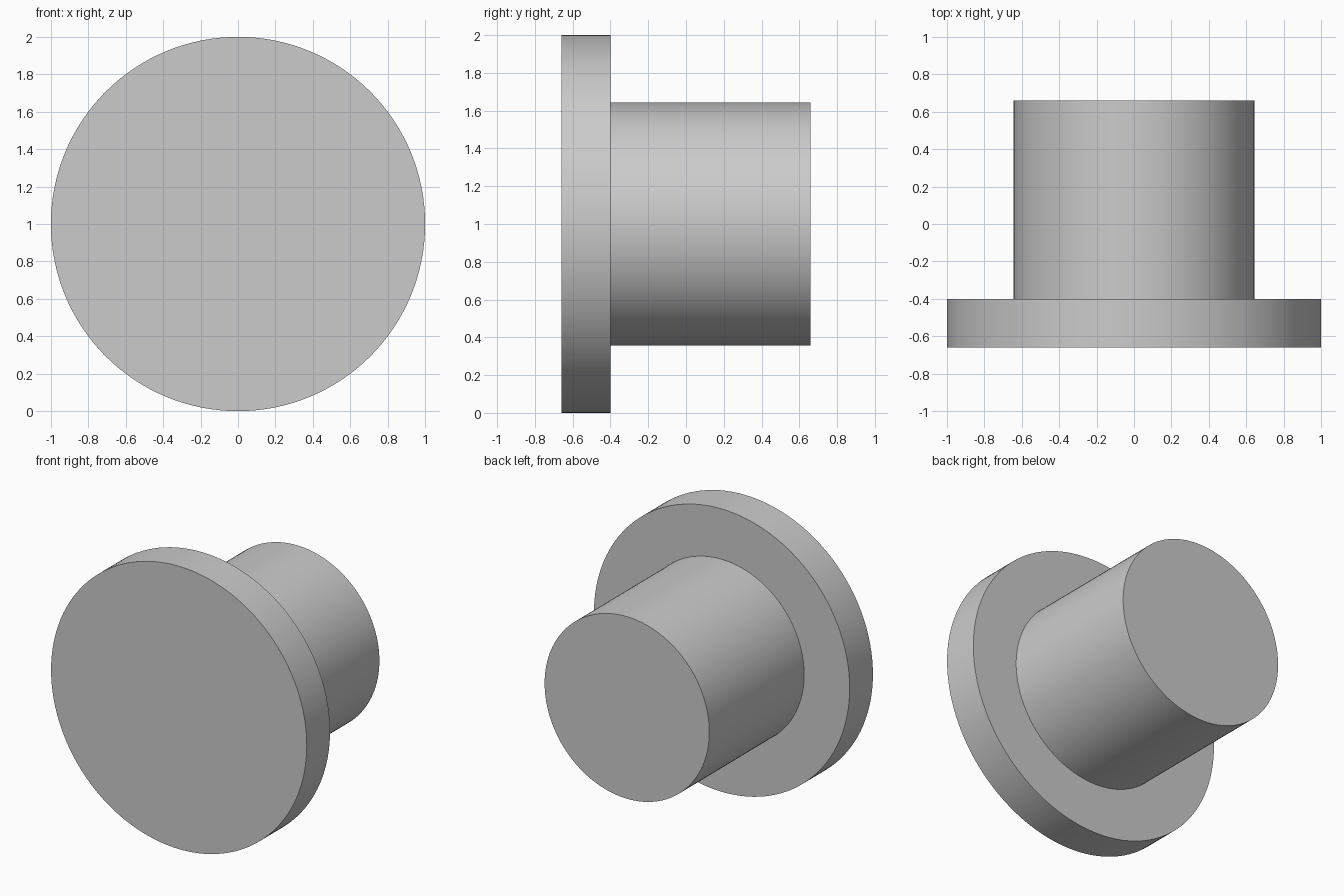
import bpy, bmesh, math
from mathutils import Matrix, Vector

if "Cube" in bpy.data.objects:
    bpy.data.objects.remove(bpy.data.objects["Cube"])

SEGMENTS = 128
CENTRE = Vector((0, 0, 1))

# Stepped half-profile as (radius, y): front disc, shoulder, plug, back cap
PROFILE = [(0, -0.66), (1.0, -0.66), (1.0, -0.40),
           (0.644, -0.40), (0.644, 0.66), (0, 0.66)]


def lathe(name, profile):
    """Revolve a half-profile around the y axis into one closed solid."""
    bm = bmesh.new()
    verts = [bm.verts.new(CENTRE + Vector((r, y, 0))) for r, y in profile]
    edges = [bm.edges.new(pair) for pair in zip(verts, verts[1:])]
    bmesh.ops.spin(bm, geom=verts + edges, cent=CENTRE, axis=(0, 1, 0),
                   angle=math.tau, steps=SEGMENTS, use_duplicate=False)
    bmesh.ops.remove_doubles(bm, verts=bm.verts, dist=1e-4)
    bmesh.ops.recalc_face_normals(bm, faces=bm.faces)
    mesh = bpy.data.meshes.new(name)
    bm.to_mesh(mesh)
    bm.free()
    obj = bpy.data.objects.new(name, mesh)
    bpy.context.collection.objects.link(obj)
    bpy.context.view_layer.objects.active = obj
    obj.select_set(True)
    bpy.ops.object.shade_smooth_by_angle(angle=math.radians(30))
    return obj


# Flanged plug lying along y
lathe("flanged_plug", PROFILE)
